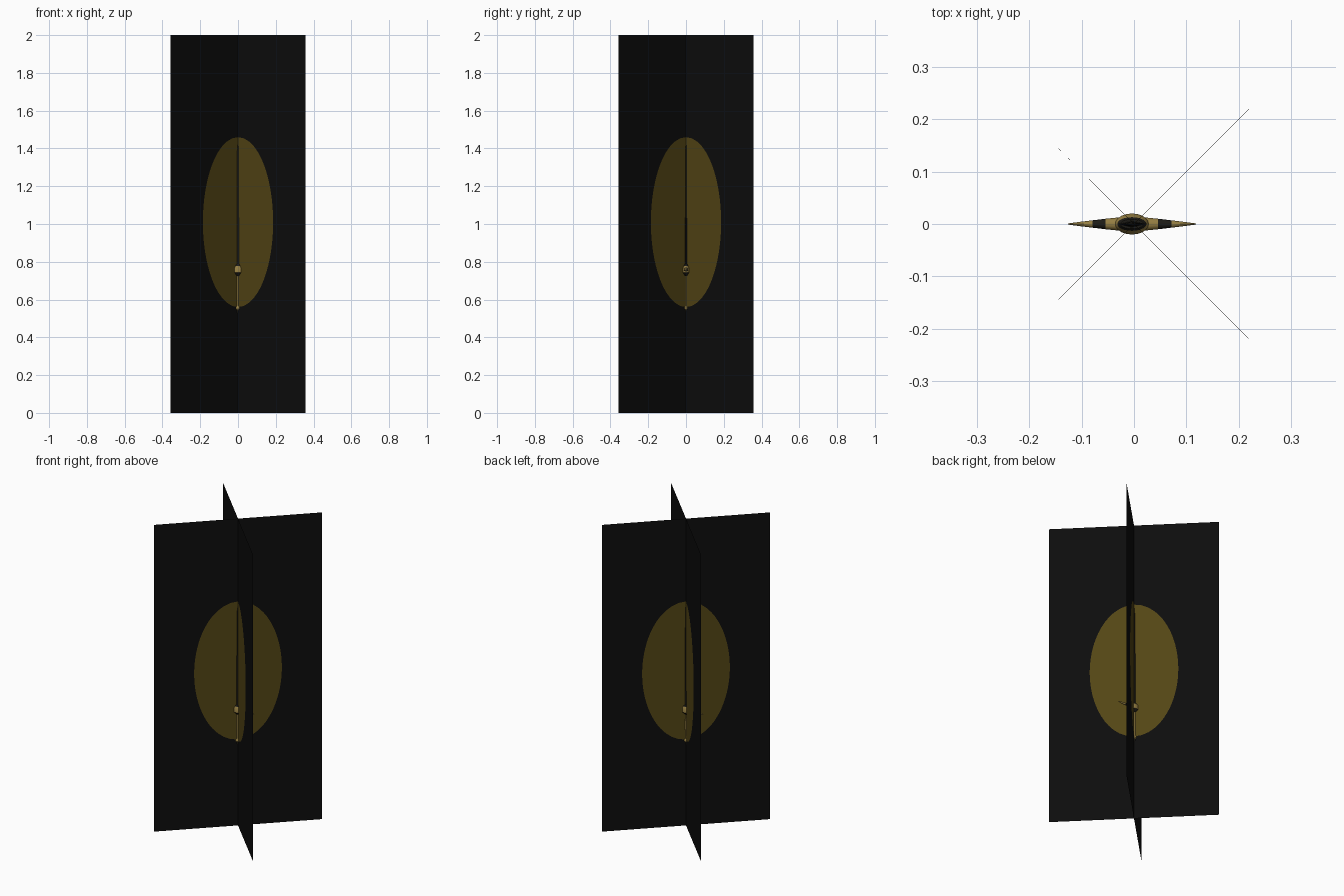
import bpy, bmesh, math
from mathutils import Matrix

if "Cube" in bpy.data.objects:
    bpy.data.objects.remove(bpy.data.objects["Cube"])


def material(name, rgb):
    m = bpy.data.materials.new(name)
    m.diffuse_color = (*rgb, 1)
    m.use_nodes = True
    m.node_tree.nodes["Principled BSDF"].inputs["Base Color"].default_value = m.diffuse_color
    return m


BLACK = material("panel black", (0.004, 0.004, 0.004))
OLIVE = material("dark gold", (0.088, 0.060, 0.0075))
GOLD = material("bright gold", (0.30, 0.21, 0.055))
STEEL = material("dark steel", (0.012, 0.011, 0.008))
CX = -0.004  # sword centre line


def finish(name, bm, mats, smooth=True):
    bmesh.ops.recalc_face_normals(bm, faces=bm.faces[:])
    me = bpy.data.meshes.new(name)
    bm.to_mesh(me)
    bm.free()
    for m in mats:
        me.materials.append(m)
    ob = bpy.data.objects.new(name, me)
    bpy.context.collection.objects.link(ob)
    if smooth:
        bpy.context.view_layer.objects.active = ob
        ob.select_set(True)
        bpy.ops.object.shade_smooth_by_angle(angle=math.radians(35))
        ob.select_set(False)
    return ob


def loft(name, sections, sides, mats, along_x=False, rule=None):
    """sections: (position, half width, half thickness[, drop])"""
    bm = bmesh.new()
    rings = []
    for s in sections:
        pos, a, b = s[:3]
        ring = []
        for i in range(sides):
            t = 2 * math.pi * i / sides
            u, v = a * math.cos(t), b * math.sin(t)
            co = (CX + pos, v, s[3] + u) if along_x else (CX + u, v, pos)
            ring.append(bm.verts.new(co))
        rings.append(ring)
    for r0, r1 in zip(rings, rings[1:]):
        for i in range(sides):
            j = (i + 1) % sides
            bm.faces.new((r0[i], r0[j], r1[j], r1[i]))
    bm.faces.new(rings[0])
    bm.faces.new(rings[-1])
    if rule:
        for f in bm.faces:
            f.material_index = rule(f.calc_center_median())
    return finish(name, bm, mats)


# Crossed panels, each with an inset oval
W, H, ZC, RX, RZ = 0.504, 2.0, 1.01, 0.263, 0.45


def panel(name, turn):
    bm = bmesh.new()
    angles = [2 * math.pi * i / 64 for i in range(64)]
    angles += [math.atan2(z - ZC, x) % (2 * math.pi) for x in (-W, W) for z in (0, H)]
    inner, outer = [], []
    for a in sorted(angles):
        c, s = math.cos(a), math.sin(a)
        r = 1 / math.hypot(c / RX, s / RZ)
        k = min(W / max(abs(c), 1e-6), (H - ZC if s > 0 else ZC) / max(abs(s), 1e-6))
        inner.append(bm.verts.new((r * c, 0, ZC + r * s)))
        outer.append(bm.verts.new((k * c, 0, ZC + k * s)))
    n = len(inner)
    for i in range(n):
        j = (i + 1) % n
        bm.faces.new((inner[i], outer[i], outer[j], inner[j]))
    bm.faces.new(inner).material_index = 1
    bmesh.ops.rotate(bm, verts=bm.verts[:], matrix=Matrix.Rotation(math.radians(turn), 3, "Z"))
    finish(name, bm, [BLACK, OLIVE], smooth=False)


panel("panel_a", 45)
panel("panel_b", -45)

# Blade: slim diamond section tapering to a point
loft("blade", [(0.76, 0.028, 0.007), (1.0, 0.025, 0.006), (1.28, 0.021, 0.005),
               (1.39, 0.015, 0.004), (1.455, 0.001, 0.001)], 4, [STEEL])

# Cross guard: spindle along x with dark bands near the middle
half = [(0.122, 0.002, 0.001, 0.755), (0.10, 0.006, 0.004, 0.756),
        (0.075, 0.007, 0.007, 0.757), (0.05, 0.008, 0.010, 0.758),
        (0.03, 0.010, 0.012, 0.759)]
loft("cross_guard", [(-p, a, b, z) for p, a, b, z in half] + half[::-1], 12,
     [GOLD, STEEL], along_x=True, rule=lambda c: int(0.05 < abs(c.x - CX) < 0.075))

# Guard block with dark collar beneath
loft("guard_block", [(0.725, 0.010, 0.007), (0.735, 0.026, 0.014), (0.742, 0.032, 0.020),
                     (0.768, 0.032, 0.020), (0.778, 0.028, 0.013), (0.787, 0.022, 0.009)],
     20, [GOLD, STEEL], rule=lambda c: int(c.z < 0.741 or c.z > 0.78))

# Grip
loft("grip", [(0.565, 0.007, 0.006), (0.65, 0.009, 0.007), (0.73, 0.008, 0.006)], 16, [GOLD])

# Pommel with pointed end
loft("pommel", [(0.522, 0.002, 0.002), (0.535, 0.007, 0.006), (0.543, 0.006, 0.005),
                (0.550, 0.016, 0.011), (0.560, 0.016, 0.011), (0.568, 0.008, 0.006)],
     16, [GOLD, STEEL], rule=lambda c: int(c.z < 0.545))
